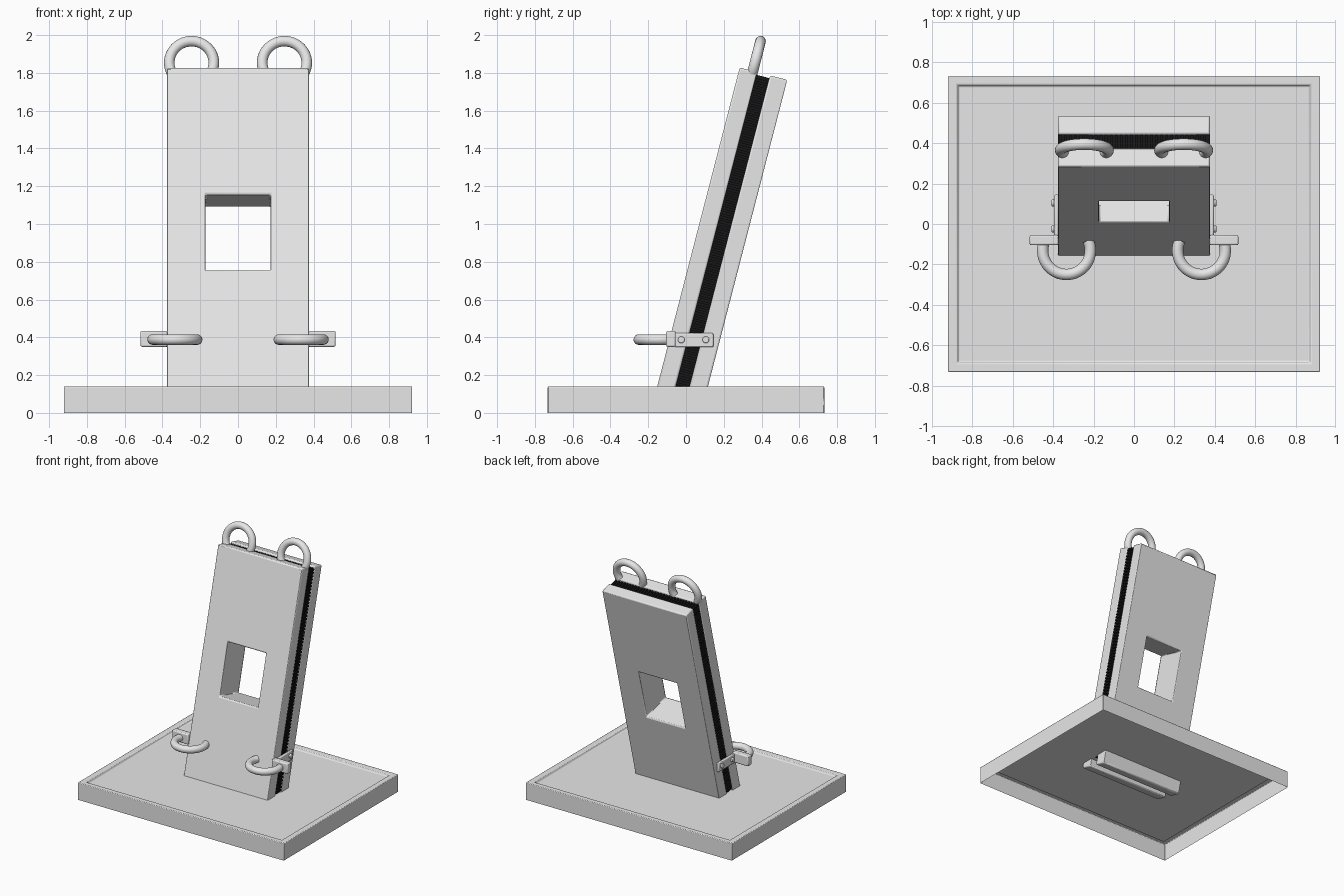
import bpy, bmesh, math
from mathutils import Matrix, Vector

if "Cube" in bpy.data.objects:
    bpy.data.objects.remove(bpy.data.objects["Cube"])


def material(name, v):
    m = bpy.data.materials.new(name)
    m.diffuse_color = (v, v, v, 1)
    m.use_nodes = True
    m.node_tree.nodes["Principled BSDF"].inputs["Base Color"].default_value = m.diffuse_color
    return m


GREY = material("light grey", 0.8)
BLACK = material("black", 0.008)

# Leaning frame: local x = width, y = thickness, z = length up the slope
TILT = Matrix.Translation((0, -0.018, 0.14)) @ Matrix.Rotation(math.radians(-14.5), 4, 'X')


def finish(name, bm, mat, matrix=None, bevel=0.0, mirror=False):
    bmesh.ops.recalc_face_normals(bm, faces=bm.faces)
    me = bpy.data.meshes.new(name)
    bm.to_mesh(me)
    bm.free()
    me.materials.append(mat)
    ob = bpy.data.objects.new(name, me)
    bpy.context.collection.objects.link(ob)
    if matrix is not None:
        ob.matrix_world = matrix
    if bevel:
        b = ob.modifiers.new("bevel", 'BEVEL')
        b.width, b.segments, b.limit_method = bevel, 2, 'ANGLE'
    if mirror:
        ob.modifiers.new("mirror", 'MIRROR')
    bpy.ops.object.select_all(action='DESELECT')
    ob.select_set(True)
    bpy.context.view_layer.objects.active = ob
    bpy.ops.object.shade_smooth_by_angle(angle=math.radians(35))
    return ob


def add_box(bm, x, y, z):
    size = [b - a for a, b in (x, y, z)]
    mid = [(a + b) / 2 for a, b in (x, y, z)]
    bmesh.ops.create_cube(bm, size=1, matrix=Matrix.Translation(mid) @ Matrix.Diagonal((*size, 1)))


def bridge(bm, loops, closed=False):
    n = len(loops[0])
    pairs = list(zip(loops, loops[1:])) + ([(loops[-1], loops[0])] if closed else [])
    for a, b in pairs:
        for i in range(n):
            j = (i + 1) % n
            bm.faces.new((a[i], a[j], b[j], b[i]))


def frame(name, half, z0, z1, win, wz0, wz1, y0, y1, mat, bevel):
    """Flat slab with a rectangular window through it."""
    bm = bmesh.new()

    def rect(h, a, b, y):
        return [bm.verts.new((px, y, pz)) for px, pz in ((-h, a), (h, a), (h, b), (-h, b))]
    bridge(bm, [rect(half, z0, z1, y0), rect(half, z0, z1, y1),
                rect(win, wz0, wz1, y1), rect(win, wz0, wz1, y0)], closed=True)
    return finish(name, bm, mat, TILT, bevel)


def arc_tube(name, centre, u, v, a0, a1, radius, tube, matrix=None):
    """Open ring: circular section swept along an arc in the u, v plane."""
    bm = bmesh.new()
    c, u, v = Vector(centre), Vector(u), Vector(v)
    n = u.cross(v)
    loops = []
    for i in range(33):
        a = math.radians(a0 + (a1 - a0) * i / 32)
        d = u * math.cos(a) + v * math.sin(a)
        loops.append([bm.verts.new(c + d * (radius + tube * math.cos(t)) + n * tube * math.sin(t))
                      for t in (2 * math.pi * k / 16 for k in range(16))])
    bridge(bm, loops)
    bm.faces.new(loops[0])
    bm.faces.new(loops[-1])
    return finish(name, bm, GREY, matrix, mirror=True)


# Base: open-bottomed shell with a shallow tray on top
bm = bmesh.new()
loops = [[bm.verts.new((sx * x, sy * y, z)) for sx, sy in ((-1, -1), (1, -1), (1, 1), (-1, 1))]
         for x, y, z in ((.922, .732, 0), (.922, .732, .14), (.876, .69, .14), (.868, .682, .122))]
bridge(bm, loops)
bm.faces.new(loops[-1])
finish("base_tray", bm, GREY, bevel=0.005)

# Two leaning slabs with a window, and the window lining between them
W0, W1 = 0.602, 1.015
frame("front_panel", .376, -.09, 1.71, .173, W0, W1, -.13, -.036, GREY, .009)
frame("back_panel", .376, -.09, 1.71, .173, W0, W1, .036, .13, GREY, .009)
frame("window_lining", .19, W0 - .017, W1 + .017, .173, W0, W1, -.046, .046, GREY, 0)

# Black core with fine ribs round its edge
frame("core", .366, -.02, 1.685, .185, W0 - .012, W1 + .012, -.038, .038, BLACK, 0)
bm = bmesh.new()
for i in range(68):
    z = i * .025
    for s in (-1, 1):
        add_box(bm, sorted((s * .36, s * .376)), (-.036, .036), (z, z + .014))
for i in range(30):
    x = -.37 + i * .025
    add_box(bm, (x, x + .014), (-.036, .036), (1.68, 1.695))
finish("core_ribs", bm, BLACK, TILT)

# Top loops
arc_tube("top_loops", (-.246, -.058, 1.755), (1, 0, 0), (0, 0, 1), -30, 210, .118, .028, TILT)

# Lower hooks
arc_tube("lower_hooks", (-.334, -.132, .388), (1, 0, 0), (0, 1, 0), 155, 386, .118, .028)

# Angle brackets holding the hooks
bm = bmesh.new()
add_box(bm, (-.517, -.374), (-.105, -.055), (.35, .433))
finish("bracket_flange", bm, GREY, bevel=.008, mirror=True)
bm = bmesh.new()
add_box(bm, (-.395, -.374), (-.06, .145), (.348, .422))
finish("bracket_side_plate", bm, GREY, bevel=.006, mirror=True)

# Rivets on the brackets
bm = bmesh.new()
for y in (-.025, .105):
    bmesh.ops.create_cone(bm, cap_ends=True, segments=16, radius1=.018, radius2=.018, depth=.024,
                          matrix=Matrix.Translation((-.396, y, .387)) @ Matrix.Rotation(math.pi / 2, 4, 'Y'))
finish("bracket_rivets", bm, GREY, bevel=.005, mirror=True)
